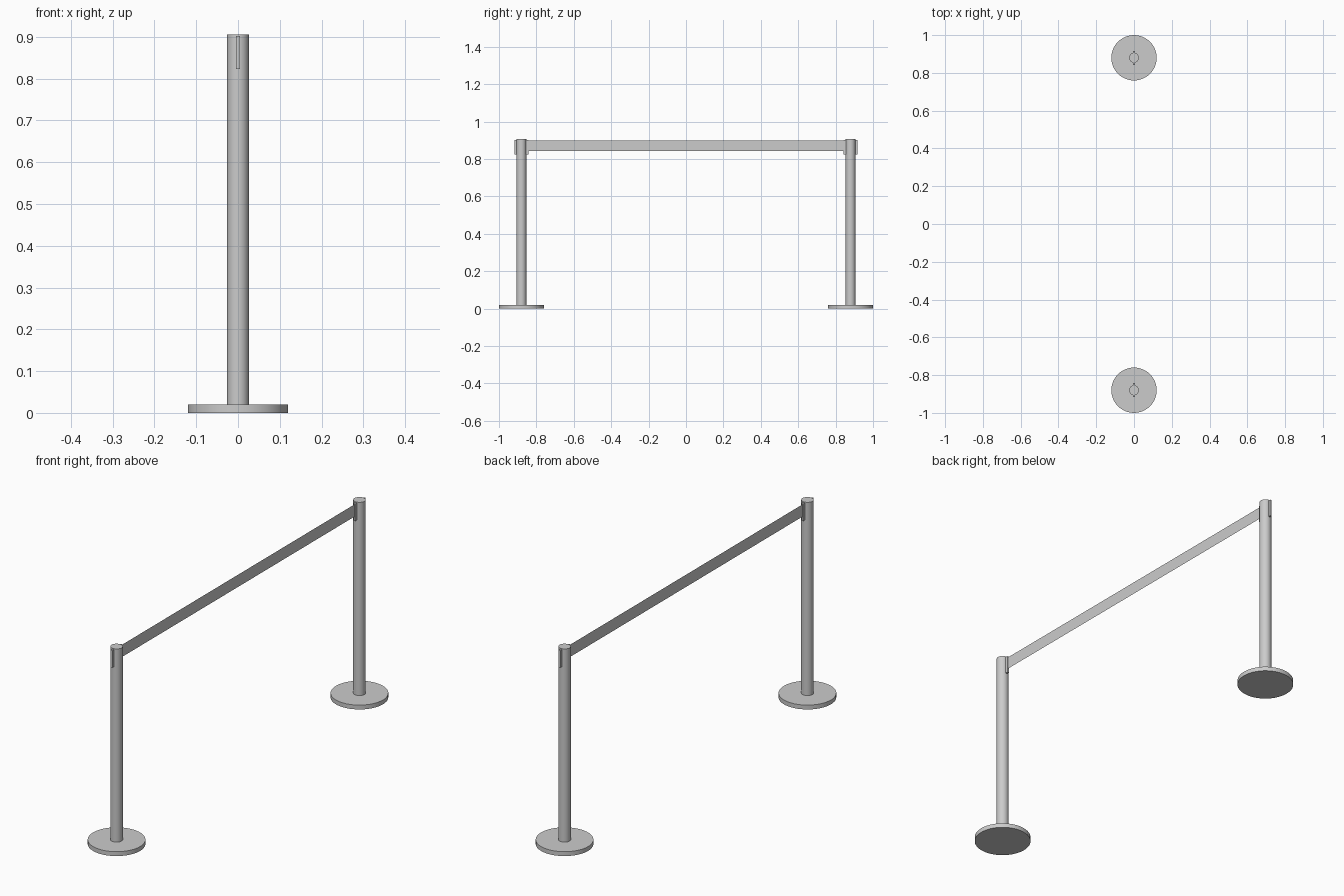
import bpy

if "Cube" in bpy.data.objects:
    bpy.data.objects.remove(bpy.data.objects["Cube"])

POST_Y = 0.88


def cylinder(name, radius, z0, z1, y, sides):
    bpy.ops.mesh.primitive_cylinder_add(vertices=sides, radius=radius, depth=z1 - z0,
                                        location=(0, y, (z0 + z1) / 2))
    bpy.context.object.name = name
    bpy.ops.object.shade_smooth_by_angle()


def box(name, size, center):
    bpy.ops.mesh.primitive_cube_add(size=1, location=center)
    ob = bpy.context.object
    ob.name = name
    ob.scale = size
    bpy.ops.object.transform_apply(location=False, rotation=False, scale=True)


for label, s in (("front", -1), ("back", 1)):
    y = s * POST_Y
    # round foot and tall post
    cylinder(label + "_base", 0.12, 0, 0.02, y, 48)
    cylinder(label + "_post", 0.026, 0.02, 0.906, y, 32)
    # thin belt clips on the inner and outer side of the post
    for side, d in (("inner", -s), ("outer", s)):
        box(f"{label}_{side}_clip", (0.009, 0.016, 0.079), (0, y + d * 0.029, 0.8625))

# belt: a single upright sheet between the clips
L, Z0, Z1 = 0.846, 0.842, 0.898
mesh = bpy.data.meshes.new("belt")
mesh.from_pydata([(0, -L, Z0), (0, L, Z0), (0, L, Z1), (0, -L, Z1)], [], [(0, 1, 2, 3)])
bpy.context.collection.objects.link(bpy.data.objects.new("belt", mesh))
